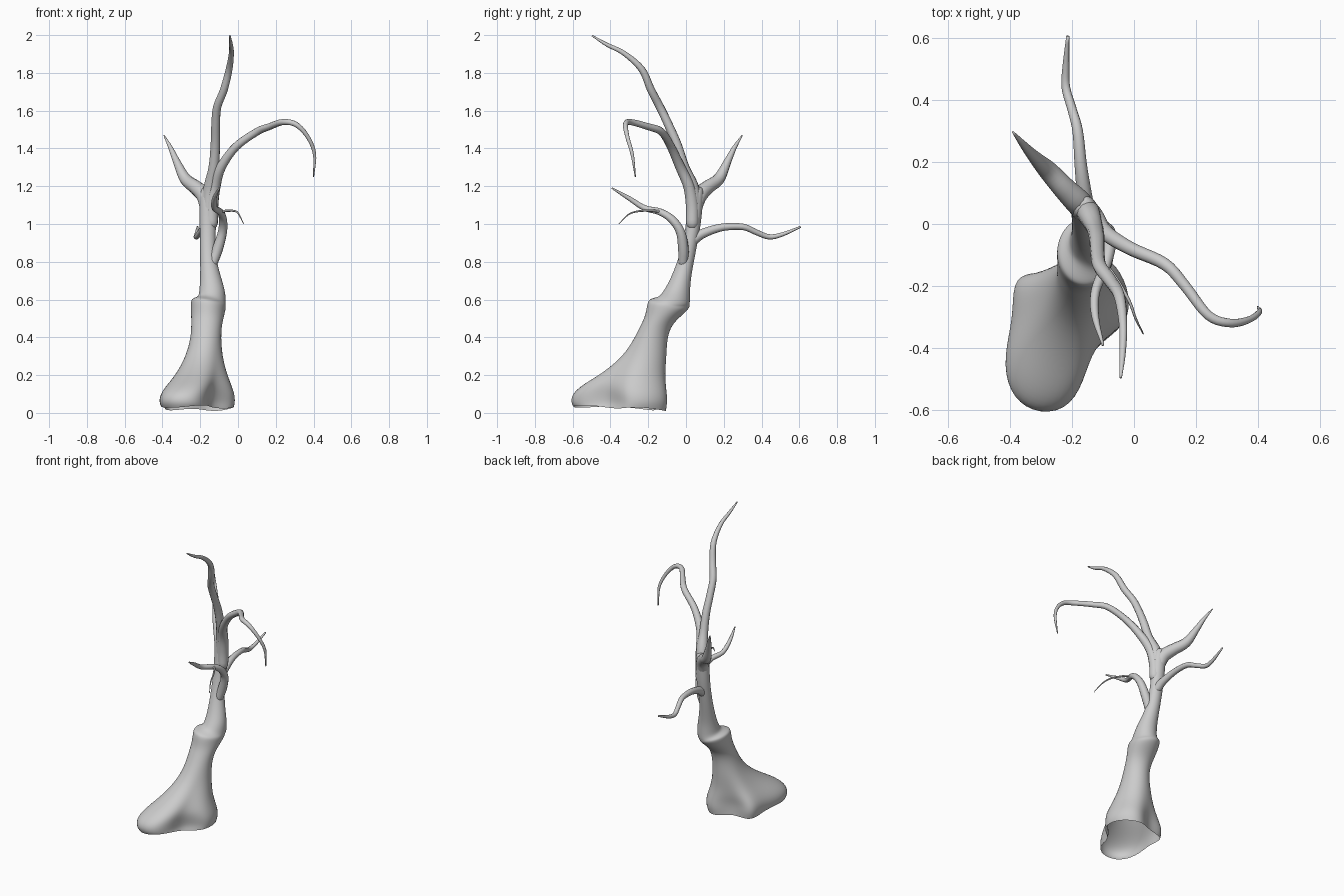
import bpy, bmesh, math
from mathutils import Vector


def finish(name, bm, levels):
    bmesh.ops.recalc_face_normals(bm, faces=bm.faces)
    me = bpy.data.meshes.new(name)
    bm.to_mesh(me)
    bm.free()
    for p in me.polygons:
        p.use_smooth = True
    ob = bpy.data.objects.new(name, me)
    bpy.context.collection.objects.link(ob)
    if levels:
        m = ob.modifiers.new("smooth", 'SUBSURF')
        m.levels = m.render_levels = levels
    return ob


def loft(name, rings, levels=0, cap_start=True, cap_end=True):
    bm = bmesh.new()
    vr = [[bm.verts.new(p) for p in r] for r in rings]
    n = len(vr[0])
    for a, b in zip(vr, vr[1:]):
        for i in range(n):
            j = (i + 1) % n
            bm.faces.new((a[i], a[j], b[j], b[i]))
    if cap_start:
        bm.faces.new(vr[0][::-1])
    if cap_end:
        bm.faces.new(vr[-1])
    return finish(name, bm, levels)


def spline(pts, steps):
    # Catmull-Rom through x, y, z, radius points
    P = [Vector(p) for p in pts]
    P = [2 * P[0] - P[1]] + P + [2 * P[-1] - P[-2]]
    out = []
    for a, b, c, d in zip(P, P[1:], P[2:], P[3:]):
        for k in range(steps):
            t = k / steps
            out.append(0.5 * (2 * b + (c - a) * t + (2 * a - 5 * b + 4 * c - d) * t * t
                              + (3 * b - a - 3 * c + d) * t ** 3))
    return out + [P[-2]]


def branch(name, pts, sides=12, steps=5):
    S = spline(pts, steps)
    C = [s.to_3d() for s in S]
    R = [max(s[3], 0.002) for s in S]
    # Rounded root end
    d = (C[1] - C[0]).normalized()
    C = [C[0] - d * R[0] * 0.9, C[0] - d * R[0] * 0.6] + C
    R = [R[0] * 0.4, R[0] * 0.8] + R
    rings, u = [], Vector((1, 0.1, 0))
    for i, c in enumerate(C):
        t = (C[min(i + 1, len(C) - 1)] - C[max(i - 1, 0)]).normalized()
        u = (u - t * u.dot(t)).normalized()
        v = t.cross(u)
        rings.append([c + R[i] * (math.cos(a) * u + math.sin(a) * v)
                      for a in (2 * math.pi * k / sides for k in range(sides))])
    return loft(name, rings)


# Flared root outline on the ground, counter-clockwise from +x
FOOT = [(-.012, -.30), (-.015, -.20), (-.07, -.11), (-.14, -.09), (-.20, -.125), (-.26, -.16),
        (-.34, -.155), (-.395, -.18), (-.39, -.30), (-.425, -.43), (-.41, -.545), (-.335, -.615),
        (-.22, -.61), (-.16, -.51), (-.15, -.40), (-.06, -.345)]
# Trunk levels: z, centre x, centre y, radius x, radius y, share of root outline
LEVELS = [(.025, -.21, -.33, .15, .20, .85), (.055, -.21, -.33, .18, .24, 1.0),
          (.10, -.205, -.33, .165, .22, .92), (.15, -.195, -.285, .135, .185, .58),
          (.21, -.187, -.25, .117, .145, .24), (.30, -.178, -.21, .094, .11, .05),
          (.40, -.17, -.185, .081, .087, 0), (.47, -.166, -.155, .083, .083, 0),
          (.52, -.16, -.115, .09, .10, 0), (.572, -.157, -.092, .095, .115, 0)]
# Upper trunk above the broken step, which only shows at the front left
LEVELS += [(.588, -.155, -.086, .092, .108, 0), (.596, -.137, -.062, .074, .084, 0),
           (.64, -.136, -.050, .071, .073, 0), (.70, -.142, -.031, .059, .056, 0),
           (.80, -.157, -.002, .044, .044, 0), (.90, -.16, .022, .042, .040, 0),
           (1.0, -.16, .04, .044, .040, 0), (1.10, -.161, .048, .045, .041, 0),
           (1.17, -.162, .055, .042, .042, 0), (1.20, -.162, .056, .025, .028, 0)]
rings = []
for k, (z, cx, cy, rx, ry, w) in enumerate(LEVELS):
    ring = []
    for i, (fx, fy) in enumerate(FOOT):
        a = 2 * math.pi * i / 16
        x = (cx + rx * math.cos(a)) * (1 - w) + fx * w
        y = (cy + ry * math.sin(a)) * (1 - w) + fy * w
        # Ragged, open lower rim
        dz = (.009 * math.sin(4 * a + .6) - .010 * math.sin(a)) if k == 0 else 0
        # Step edge dips toward the back right
        if .55 < z < .6:
            dz = -.022 * math.cos(a - math.radians(40))
        ring.append((x, y, z + dz))
    rings.append(ring)
loft("trunk", rings, levels=2, cap_start=False)

# Tall leader rising from the fork and bending forward
branch("leader_branch", [
    (-.157, .045, 1.05, .038), (-.147, .035, 1.18, .038), (-.128, -.010, 1.30, .028),
    (-.12, -.048, 1.42, .025), (-.118, -.095, 1.53, .023), (-.11, -.138, 1.62, .022),
    (-.075, -.185, 1.71, .021), (-.047, -.235, 1.82, .018), (-.035, -.33, 1.905, .013),
    (-.037, -.42, 1.95, .010), (-.043, -.497, 1.997, .004)])

# Arching branch that droops at its end
branch("arching_branch", [
    (-.14, .034, 1.005, .034), (-.138, .033, 1.10, .034), (-.122, .015, 1.20, .030),
    (-.09, -.03, 1.30, .026), (-.01, -.08, 1.41, .022), (.10, -.13, 1.488, .020),
    (.165, -.20, 1.515, .018), (.24, -.295, 1.54, .016), (.31, -.32, 1.525, .014),
    (.37, -.31, 1.46, .011), (.405, -.285, 1.37, .009), (.40, -.268, 1.25, .003)])

# Thick short fork to the back left
branch("back_fork", [
    (-.162, .045, 1.08, .038), (-.18, .07, 1.15, .042), (-.225, .115, 1.195, .037),
    (-.28, .175, 1.24, .031), (-.325, .22, 1.33, .020), (-.358, .257, 1.405, .012),
    (-.392, .298, 1.47, .003)])

# Horizontal branch to the back
branch("rear_branch", [
    (-.155, .035, .915, .030), (-.16, .09, .95, .025), (-.172, .19, .982, .020),
    (-.182, .30, .985, .017), (-.20, .37, .957, .015), (-.22, .44, .932, .014),
    (-.22, .51, .945, .011), (-.214, .607, .985, .005)])

# Low branch curling to the front
branch("front_branch", [
    (-.135, -.015, .79, .026), (-.107, -.014, .87, .028), (-.082, -.03, .96, .024),
    (-.08, -.075, 1.025, .021), (-.095, -.14, 1.065, .018), (-.125, -.22, 1.085, .015),
    (-.125, -.30, 1.135, .012), (-.10, -.392, 1.19, .004)])

# Thin twig off the front branch
branch("twig", [
    (-.095, -.13, 1.065, .008), (-.055, -.18, 1.07, .006), (-.015, -.25, 1.068, .005),
    (.005, -.305, 1.05, .004), (.03, -.355, 1.0, .002)], sides=8)
